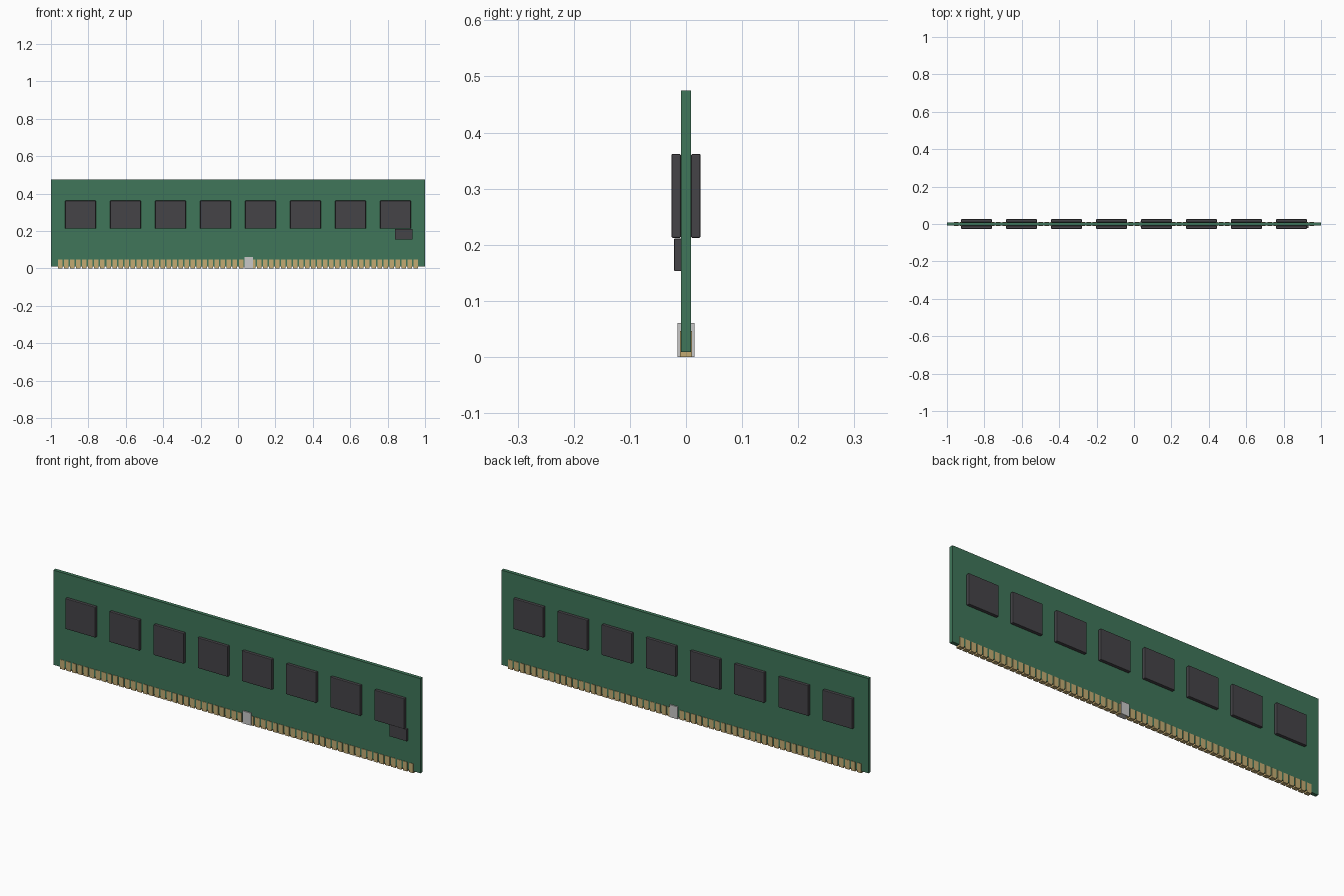
import bpy

if "Cube" in bpy.data.objects:
    bpy.data.objects.remove(bpy.data.objects["Cube"])


def material(name, rgb):
    m = bpy.data.materials.new(name)
    m.diffuse_color = (*rgb, 1.0)
    m.use_nodes = True
    m.node_tree.nodes["Principled BSDF"].inputs["Base Color"].default_value = m.diffuse_color
    return m


GREEN = material("board green", (0.05, 0.18, 0.10))
DARK = material("chip charcoal", (0.06, 0.057, 0.064))
GOLD = material("contact gold", (0.55, 0.41, 0.17))
GREY = material("key light grey", (0.58, 0.58, 0.58))


def box(name, x, y, z, mat, bevel=0.0):
    """Box from (min, max) ranges along each axis."""
    ranges = (x, y, z)
    bpy.ops.mesh.primitive_cube_add(size=1, location=[(a + b) / 2 for a, b in ranges])
    ob = bpy.context.object
    ob.name = name
    ob.scale = [b - a for a, b in ranges]
    bpy.ops.object.transform_apply(location=False, rotation=False, scale=True)
    ob.data.materials.append(mat)
    if bevel:
        mod = ob.modifiers.new("soft edges", 'BEVEL')
        mod.width = bevel
        mod.segments = 2
    return ob


# Circuit board
box("circuit_board", (-1, 1), (-0.009, 0.009), (0.009, 0.475), GREEN)

# Memory chips, eight on each face
for i in range(8):
    cx = (i - 3.5) * 0.2406
    for side, y in (("front", (-0.026, -0.009)), ("back", (0.009, 0.026))):
        box(f"chip_{side}_{i + 1}", (cx - 0.082, cx + 0.082), y,
            (0.212, 0.362), DARK, 0.003)

# Small controller chip on the front only
box("small_chip", (0.84, 0.934), (-0.021, -0.009), (0.153, 0.211), DARK, 0.001)

# Edge contacts wrapping the bottom of the board
PINS = 60
for i in range(PINS):
    cx = (i - (PINS - 1) / 2) * 0.0322
    box(f"contact_{i + 1}", (cx - 0.012, cx + 0.012), (-0.011, 0.011),
        (0, 0.046), GOLD)

# Alignment key
box("alignment_key", (0.036, 0.08), (-0.015, 0.015), (0, 0.061), GREY)
